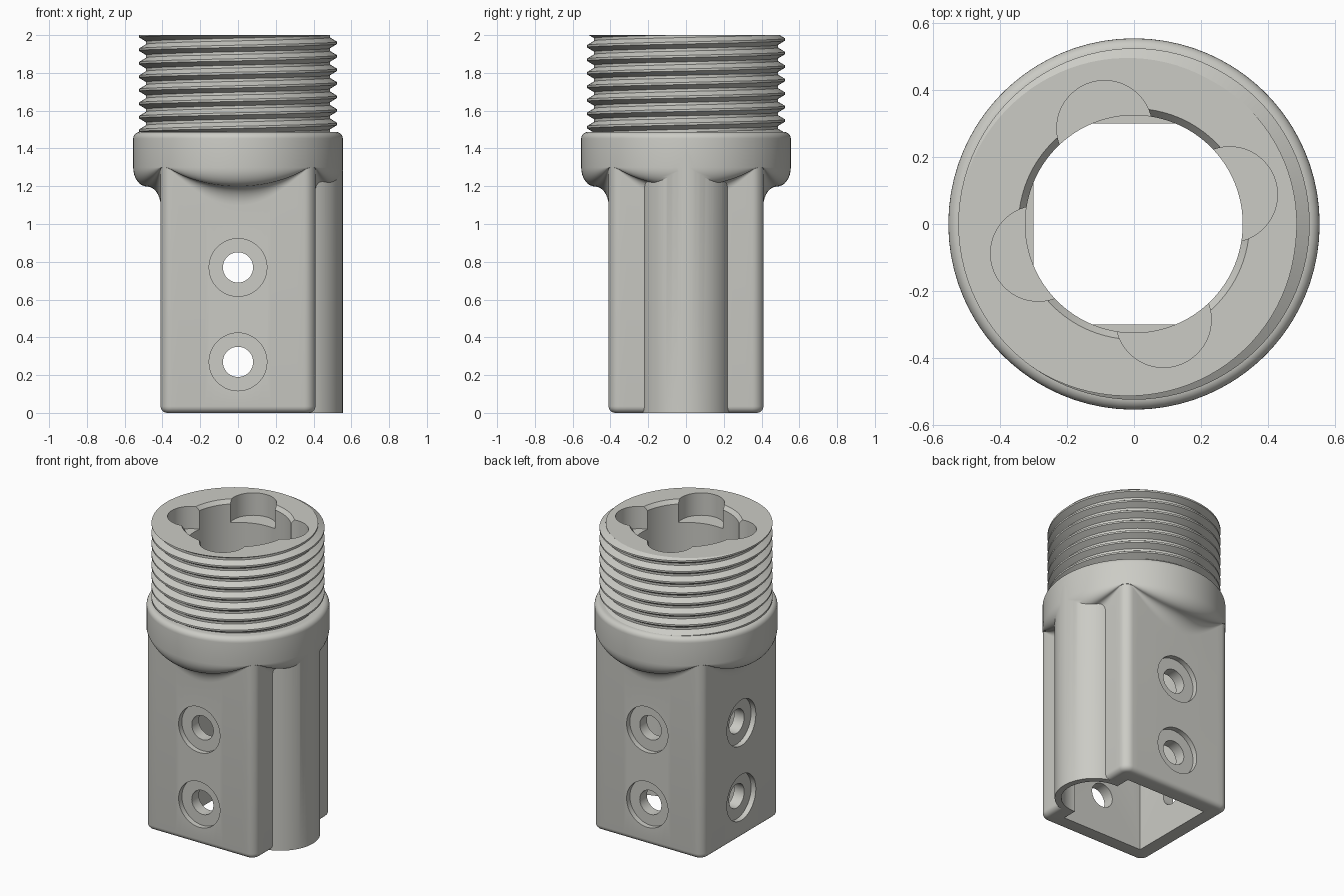
import bpy, bmesh, math
from mathutils import Matrix

if "Cube" in bpy.data.objects:
    bpy.data.objects.remove(bpy.data.objects["Cube"])

grey = bpy.data.materials.new("light_grey")
grey.diffuse_color = (0.6, 0.6, 0.56, 1)
grey.use_nodes = True
grey.node_tree.nodes["Principled BSDF"].inputs["Base Color"].default_value = grey.diffuse_color

R, COLLAR_TOP = 0.555, 1.487      # collar radius and top height
BULGE_X = 0.315                   # axis of the round side channel


def finish(bm, name):
    bmesh.ops.remove_doubles(bm, verts=bm.verts, dist=1e-5)
    bmesh.ops.recalc_face_normals(bm, faces=bm.faces)
    me = bpy.data.meshes.new(name)
    bm.to_mesh(me)
    bm.free()
    me.materials.append(grey)
    ob = bpy.data.objects.new(name, me)
    bpy.context.collection.objects.link(ob)
    return ob


def loft(rings, name):
    """Closed solid through rings of equal point count."""
    bm = bmesh.new()
    vs = [[bm.verts.new(p) for p in ring] for ring in rings]
    n = len(vs[0])
    for a, b in zip(vs, vs[1:]):
        for i in range(n):
            j = (i + 1) % n
            bm.faces.new((a[i], a[j], b[j], b[i]))
    bm.faces.new(vs[0][::-1])
    bm.faces.new(vs[-1])
    return finish(bm, name)


def lathe(profile, name, x=0.0, y=0.0, n=96):
    return loft([[(x + r * math.cos(2 * math.pi * i / n),
                   y + r * math.sin(2 * math.pi * i / n), z) for i in range(n)]
                 for r, z in profile], name)


def rod(name, r, start, end, axis, z):
    """Horizontal cylinder along x or y."""
    ob = lathe([(r, start), (r, end)], name, n=48)
    rot = Matrix.Rotation(math.pi / 2, 4, 'Y') if axis == 'x' else Matrix.Rotation(-math.pi / 2, 4, 'X')
    ob.data.transform(Matrix.Translation((0, 0, z)) @ rot)
    return ob


def combine(ob, tool, op='DIFFERENCE', keep=False):
    m = ob.modifiers.new("cut", 'BOOLEAN')
    m.operation, m.solver, m.object = op, 'EXACT', tool
    bpy.context.view_layer.objects.active = ob
    bpy.ops.object.modifier_apply(modifier=m.name)
    if not keep:
        bpy.data.objects.remove(tool)


def smooth(ob, angle):
    bpy.ops.object.select_all(action='DESELECT')
    ob.select_set(True)
    bpy.context.view_layer.objects.active = ob
    bpy.ops.object.shade_smooth_by_angle(angle=math.radians(angle))


def rounded_square(h, r):
    """Outline with evenly split sides and arc corners."""
    pts = []
    for k in range(4):
        rot = Matrix.Rotation(k * math.pi / 2, 2)
        side = [(h, -(h - r) + 2 * (h - r) * i / 20) for i in range(20)]
        arc = [(h - r + r * math.cos(i * math.pi / 16), h - r + r * math.sin(i * math.pi / 16))
               for i in range(8)]
        for x, y in side + arc:
            pts.append((rot[0][0] * x + rot[0][1] * y, rot[1][0] * x + rot[1][1] * y))
    return pts


# Square sleeve flowing into the round collar
base = rounded_square(0.41, 0.06)
rings = []
for i in range(6):
    a = i / 5 * math.pi / 2
    inset = 0.035 * (1 - math.sin(a))
    z = 0.035 * (1 - math.cos(a))
    rings.append([(x, y, z) for x, y in rounded_square(0.41 - inset, 0.06 - inset)])
for i in range(17):
    a = (i % 8 if i < 16 else 8) / 8 * math.pi / 2
    ring = []
    for x, y in base:
        s = math.hypot(x, y)
        d = max(R - s, 0.0015)
        out, up = ((1 - math.cos(a)) / 2, math.sin(a) / 2) if i < 8 else \
                  ((1 + math.sin(a)) / 2, 1 - math.cos(a) / 2)
        k = (R - d + d * out) / s
        ring.append((x * k, y * k, 1.3 - 1.4 * d * (1 - up)))
    rings.append(ring)
for i in range(7):
    a = i / 6 * math.pi / 2
    r = R - 0.035 * (1 - math.cos(a))
    z = COLLAR_TOP - 0.035 * (1 - math.sin(a))
    rings.append([(x * r / math.hypot(x, y), y * r / math.hypot(x, y), z) for x, y in base])
body = loft(rings, "sleeve_and_collar")

# Half-round side channel
combine(body, lathe([(0.24, 0), (0.24, 1.36)], "side_channel", BULGE_X), 'UNION')
combine(body, lathe([(0.2, -0.1), (0.2, 1.22)], "channel_cutter", BULGE_X))

# Square bore below, round bore above
combine(body, loft([[(x, y, z) for x, y in ((-.3, -.3), (.3, -.3), (.3, .3), (-.3, .3))]
                    for z in (-0.1, 1.25)], "square_cutter"))
combine(body, lathe([(0.325, 1.2), (0.325, 1.6)], "bore_cutter"))

# Counterbored screw holes on front, back and left
for z in (0.27, 0.77):
    combine(body, rod("hole_cutter", 0.08, -0.7, 0.7, 'y', z))
    combine(body, rod("hole_cutter", 0.08, -0.7, 0.0, 'x', z))
    for axis, lo, hi in (('y', -0.7, -0.375), ('y', 0.375, 0.7), ('x', -0.7, -0.375)):
        combine(body, rod("counterbore_cutter", 0.153, lo, hi, axis, z))
smooth(body, 30)

# Threaded neck: helical ridges clipped flat at both ends
PITCH, N, ROOT, CREST = 0.0715, 96, 0.487, 0.525
Z0, Z1 = COLLAR_TOP, 2.0
STEPS = (0.0, 0.2, 0.52, 0.68)    # root flat, rise, crest flat, fall


def thread_radius(u):
    u %= 1.0
    if u < 0.2:
        return ROOT
    if u < 0.52:
        return ROOT + (CREST - ROOT) * (u - 0.2) / 0.32
    if u < 0.68:
        return CREST
    return CREST - (CREST - ROOT) * (u - 0.68) / 0.32


bm = bmesh.new()
cols = []
for i in range(N + 1):
    t = i / N
    col = []
    for turn in range(-2, 10):
        for s in STEPS:
            z = min(max(Z0 + PITCH * (turn + s + t), Z0), Z1)
            r = thread_radius((z - Z0) / PITCH - t)
            col.append(bm.verts.new((r * math.cos(2 * math.pi * t), r * math.sin(2 * math.pi * t), z)))
    cols.append(col)
for a, b in zip(cols, cols[1:]):
    for k in range(len(a) - 1):
        zs = [v.co.z for v in (a[k], b[k], b[k + 1], a[k + 1])]
        if max(zs) - min(zs) > 1e-6:
            bm.faces.new((a[k], b[k], b[k + 1], a[k + 1]))
bmesh.ops.delete(bm, geom=[v for v in bm.verts if not v.link_faces], context='VERTS')
bmesh.ops.remove_doubles(bm, verts=bm.verts, dist=1e-5)
bmesh.ops.dissolve_degenerate(bm, edges=bm.edges, dist=1e-5)
bmesh.ops.triangulate(bm, faces=bm.faces)
bmesh.ops.holes_fill(bm, edges=[e for e in bm.edges if e.is_boundary], sides=0)
neck = finish(bm, "threaded_neck")

# Neck bore with chamfered mouth, and four round pockets
combine(neck, lathe([(0.325, 1.3), (0.325, 1.975), (0.345, 2.0), (0.345, 2.1)], "neck_cutter"))
for k in range(4):
    a = math.atan2(0.088, 0.286) + k * math.pi / 2
    combine(neck, lathe([(0.143, 1.85), (0.143, 2.1)], "pocket_cutter",
                        0.299 * math.cos(a), 0.299 * math.sin(a), 64))
smooth(neck, 25)
